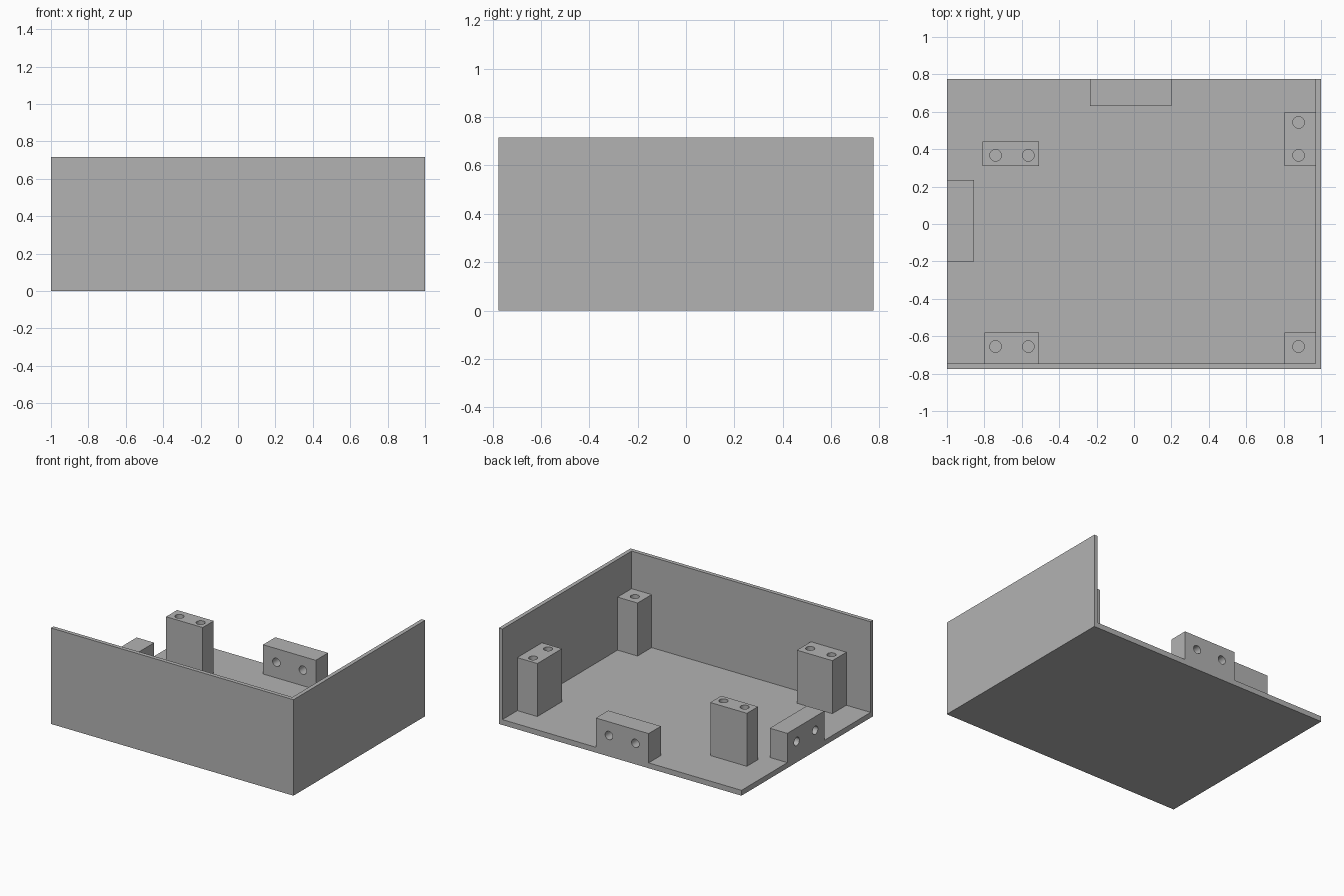
import bpy
import math

if "Cube" in bpy.data.objects:
    bpy.data.objects.remove(bpy.data.objects["Cube"])

grey = bpy.data.materials.new("mid_grey")
grey.diffuse_color = (0.45, 0.45, 0.45, 1)
grey.use_nodes = True
grey.node_tree.nodes["Principled BSDF"].inputs["Base Color"].default_value = grey.diffuse_color

FLOOR, WALL, TOP = 0.04, 0.03, 0.715
HX, HY = 1.0, 0.775
POST_TOP, BLOCK_TOP = 0.435, 0.258
HOLE_R, HOLE_Z = 0.031, 0.156


def box(name, x0, x1, y0, y1, z0, z1):
    """Box given by its extents."""
    bpy.ops.mesh.primitive_cube_add(size=1)
    ob = bpy.context.object
    ob.name = name
    for v in ob.data.vertices:
        v.co = (x0 if v.co.x < 0 else x1,
                y0 if v.co.y < 0 else y1,
                z0 if v.co.z < 0 else z1)
    ob.data.materials.append(grey)
    return ob


def drill(ob, centre, depth, rot=(0, 0, 0)):
    """Cut a round hole with a hidden cylinder."""
    bpy.ops.mesh.primitive_cylinder_add(vertices=32, radius=HOLE_R, depth=depth,
                                        location=centre, rotation=rot)
    cutter = bpy.context.object
    cutter.name = ob.name + "_cutter"
    cutter.data.materials.append(grey)
    mod = ob.modifiers.new("hole", 'BOOLEAN')
    mod.operation, mod.solver, mod.object = 'DIFFERENCE', 'EXACT', cutter
    bpy.context.view_layer.objects.active = ob
    bpy.ops.object.modifier_apply(modifier=mod.name)
    bpy.data.objects.remove(cutter)


def smooth(ob):
    bpy.ops.object.select_all(action='DESELECT')
    ob.select_set(True)
    bpy.context.view_layer.objects.active = ob
    bpy.ops.object.shade_smooth_by_angle(angle=math.radians(30))


# Tray: floor with two adjoining walls
box("floor", -HX, HX, -HY, HY, 0, FLOOR)
box("front_wall", -HX, HX, -HY, -HY + WALL, FLOOR, TOP)
box("right_wall", HX - WALL, HX, -HY + WALL, HY, FLOOR, TOP)

# Screw posts with holes in the top
posts = {
    "back_left_post": ((-0.81, -0.508, 0.31, 0.44), [(-0.74, 0.367), (-0.565, 0.367)]),
    "front_left_post": ((-0.80, -0.508, -0.745, -0.58), [(-0.74, -0.655), (-0.565, -0.655)]),
    "back_right_post": ((0.805, 0.97, 0.31, 0.60), [(0.88, 0.543), (0.88, 0.367)]),
    "front_right_post": ((0.805, 0.97, -0.745, -0.58), [(0.88, -0.655)]),
}
for name, (ext, holes) in posts.items():
    post = box(name, *ext, FLOOR, POST_TOP)
    for x, y in holes:
        drill(post, (x, y, POST_TOP), 0.6)
    smooth(post)

# Edge blocks with holes straight through the sides
back = box("back_block", -0.235, 0.2, 0.63, HY, FLOOR, BLOCK_TOP)
for x in (-0.125, 0.093):
    drill(back, (x, 0.7, HOLE_Z), 0.5, (math.pi / 2, 0, 0))
smooth(back)

left = box("left_block", -HX, -0.855, -0.2, 0.235, FLOOR, BLOCK_TOP)
for y in (-0.093, 0.125):
    drill(left, (-0.93, y, HOLE_Z), 0.5, (0, math.pi / 2, 0))
smooth(left)
